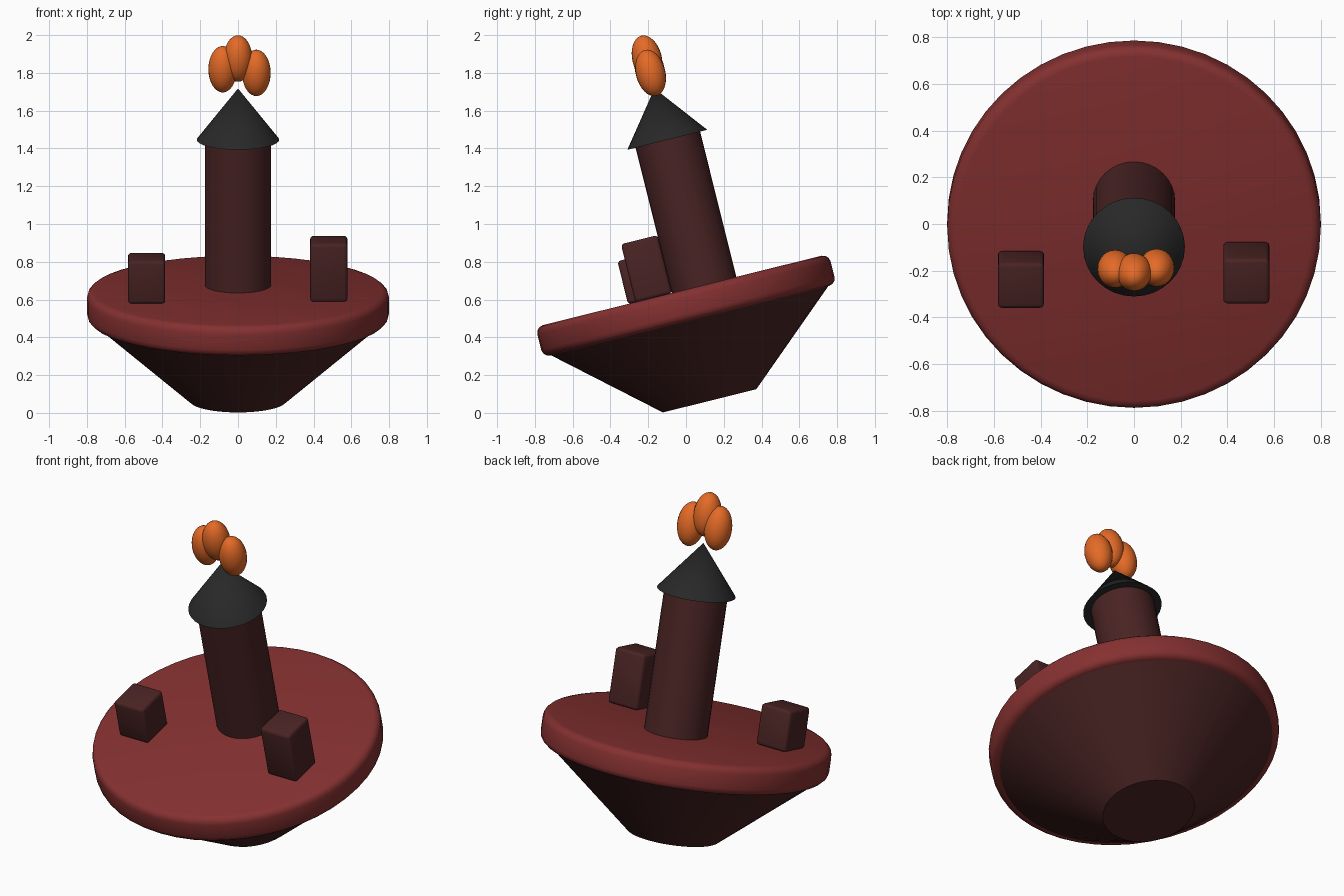
import bpy, math
from mathutils import Matrix

if "Cube" in bpy.data.objects:
    bpy.data.objects.remove(bpy.data.objects["Cube"])

# Everything is built upright along a local axis, then tilted forward as one
TILT = Matrix.Translation((0, 0.125, 0.064)) @ Matrix.Rotation(math.radians(14), 4, 'X')


def material(name, rgb):
    m = bpy.data.materials.new(name)
    m.diffuse_color = (*rgb, 1)
    m.use_nodes = True
    m.node_tree.nodes["Principled BSDF"].inputs["Base Color"].default_value = m.diffuse_color
    return m


RED = material("deck red", (0.235, 0.03, 0.03))
MAROON = material("dark maroon", (0.068, 0.017, 0.017))
BLACK = material("soot black", (0.021, 0.021, 0.021))
ORANGE = material("flame orange", (0.78, 0.145, 0.02))


def finish(name, mat, bevel=0, segments=3):
    ob = bpy.context.object
    ob.name = name
    ob.data.materials.append(mat)
    bpy.ops.object.transform_apply(location=False, rotation=False, scale=True)
    if bevel:
        mod = ob.modifiers.new("rounded edges", 'BEVEL')
        mod.width, mod.segments = bevel, segments
        mod.limit_method = 'ANGLE'
        mod.angle_limit = math.radians(40)
        bpy.ops.object.modifier_apply(modifier=mod.name)
    bpy.ops.object.shade_smooth_by_angle(angle=math.radians(35))
    ob.matrix_world = TILT @ Matrix.Translation(ob.location)
    return ob


def frustum(name, mat, y, z0, z1, r0, r1, sides=32, bevel=0):
    bpy.ops.mesh.primitive_cone_add(vertices=sides, radius1=r0, radius2=r1,
                                    depth=z1 - z0, location=(0, y, (z0 + z1) / 2))
    return finish(name, mat, bevel)


def block(name, x, y, z0, z1):
    bpy.ops.mesh.primitive_cube_add(size=1, location=(x, y, (z0 + z1) / 2))
    bpy.context.object.scale = (0.197, 0.2, z1 - z0)
    return finish(name, MAROON, 0.018)


def flame(name, x, z):
    bpy.ops.mesh.primitive_uv_sphere_add(segments=24, ring_count=16, radius=1,
                                         location=(x, 0.117, z))
    bpy.context.object.scale = (0.076, 0.078, 0.125)
    return finish(name, ORANGE)


# Hull and round deck
frustum("hull", MAROON, 0, 0, 0.44, 0.255, 0.76, 48)
frustum("deck", RED, 0, 0.437, 0.602, 0.8, 0.8, 48, 0.04)

# Chimney with pointed cap
frustum("chimney", MAROON, 0.12, 0.60, 1.397, 0.176, 0.176)
frustum("chimney_cap", BLACK, 0.117, 1.395, 1.675, 0.218, 0)

# Deck blocks, the right one taller
block("left_block", -0.484, -0.195, 0.60, 0.835)
block("right_block", 0.481, -0.155, 0.60, 0.918)

# Flames above the cap
for name, x, z in (("left_flame", -0.081, 1.78), ("middle_flame", 0, 1.838),
                   ("right_flame", 0.097, 1.76)):
    flame(name, x, z)
